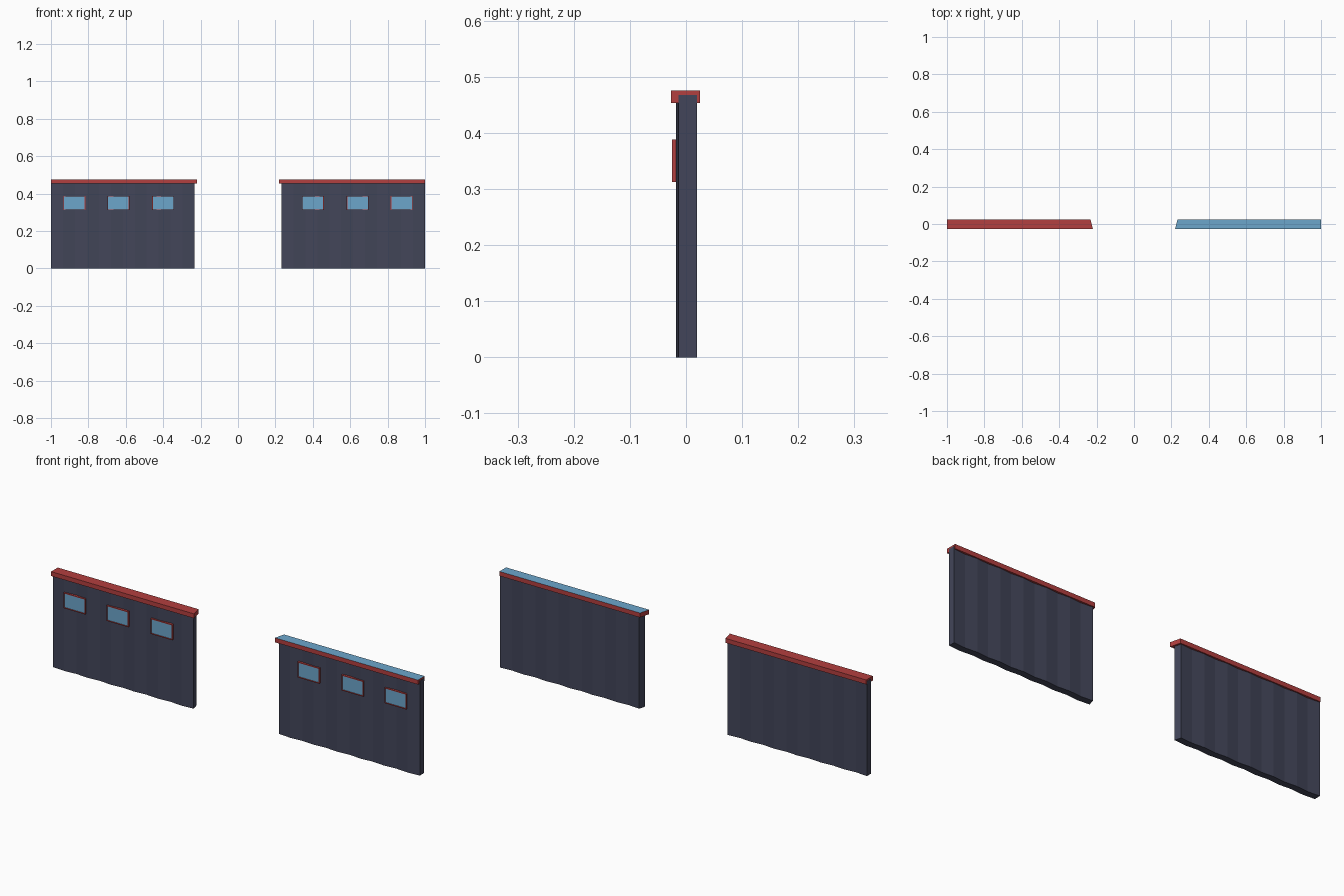
import bpy, bmesh

if "Cube" in bpy.data.objects:
    bpy.data.objects.remove(bpy.data.objects["Cube"])


def material(name, rgb):
    m = bpy.data.materials.new(name)
    m.diffuse_color = (*rgb, 1)
    m.use_nodes = True
    m.node_tree.nodes["Principled BSDF"].inputs["Base Color"].default_value = m.diffuse_color
    return m


DARK = material("dark_metal", (0.055, 0.06, 0.10))
RED = material("red_trim", (0.45, 0.05, 0.05))
BLUE = material("blue_glass", (0.15, 0.38, 0.60))


def finish(bm, name, mats):
    bmesh.ops.recalc_face_normals(bm, faces=bm.faces)
    me = bpy.data.meshes.new(name)
    bm.to_mesh(me)
    bm.free()
    for m in mats:
        me.materials.append(m)
    ob = bpy.data.objects.new(name, me)
    bpy.context.collection.objects.link(ob)
    return ob


def prism(outline, z0, z1):
    """Extrude a plan outline from z0 up to z1."""
    bm = bmesh.new()
    face = bm.faces.new([bm.verts.new((x, y, z0)) for x, y in outline])
    top = bmesh.ops.extrude_face_region(bm, geom=[face])["geom"]
    for v in top:
        if isinstance(v, bmesh.types.BMVert):
            v.co.z = z1
    return bm


def build_side(s, label, cap_top):
    # corrugated wall panel with a mitred inner end
    n = 12
    front, back = [], []
    for i in range(n + 1):
        t = i / n
        wave = 0.005 * (i % 2)
        front.append((s * (1 - t * 0.768), -0.013 - wave))
        back.append((s * (1 - t * 0.759), 0.020 - wave))
    finish(prism(front + back[::-1], 0, 0.467), label + "_wall", [DARK])

    # cap rail along the top, mitred the same way
    plan = [(s * 0.999, -0.027), (s * 0.220, -0.027),
            (s * 0.233, 0.025), (s * 0.999, 0.025)]
    bm = prism(plan, 0.453, 0.475)
    for f in bm.faces:
        if all(v.co.z > 0.47 for v in f.verts):
            f.material_index = 1
    finish(bm, label + "_cap_rail", [RED, cap_top])

    # framed windows with slightly recessed panes
    for k, cx in enumerate((0.40, 0.64, 0.875)):
        w = 0.059
        plan = [(s * cx - w, -0.025), (s * cx + w, -0.025),
                (s * cx + w, -0.012), (s * cx - w, -0.012)]
        bm = prism(plan, 0.312, 0.388)
        bmesh.ops.recalc_face_normals(bm, faces=bm.faces)
        pane = min(bm.faces, key=lambda f: f.calc_center_median().y)
        bmesh.ops.inset_region(bm, faces=[pane], thickness=0.005)
        bmesh.ops.inset_region(bm, faces=[pane], thickness=0.0005, depth=-0.003)
        pane.material_index = 1
        finish(bm, f"{label}_window_{k + 1}", [RED, BLUE])


build_side(-1, "left", RED)
build_side(1, "right", BLUE)
